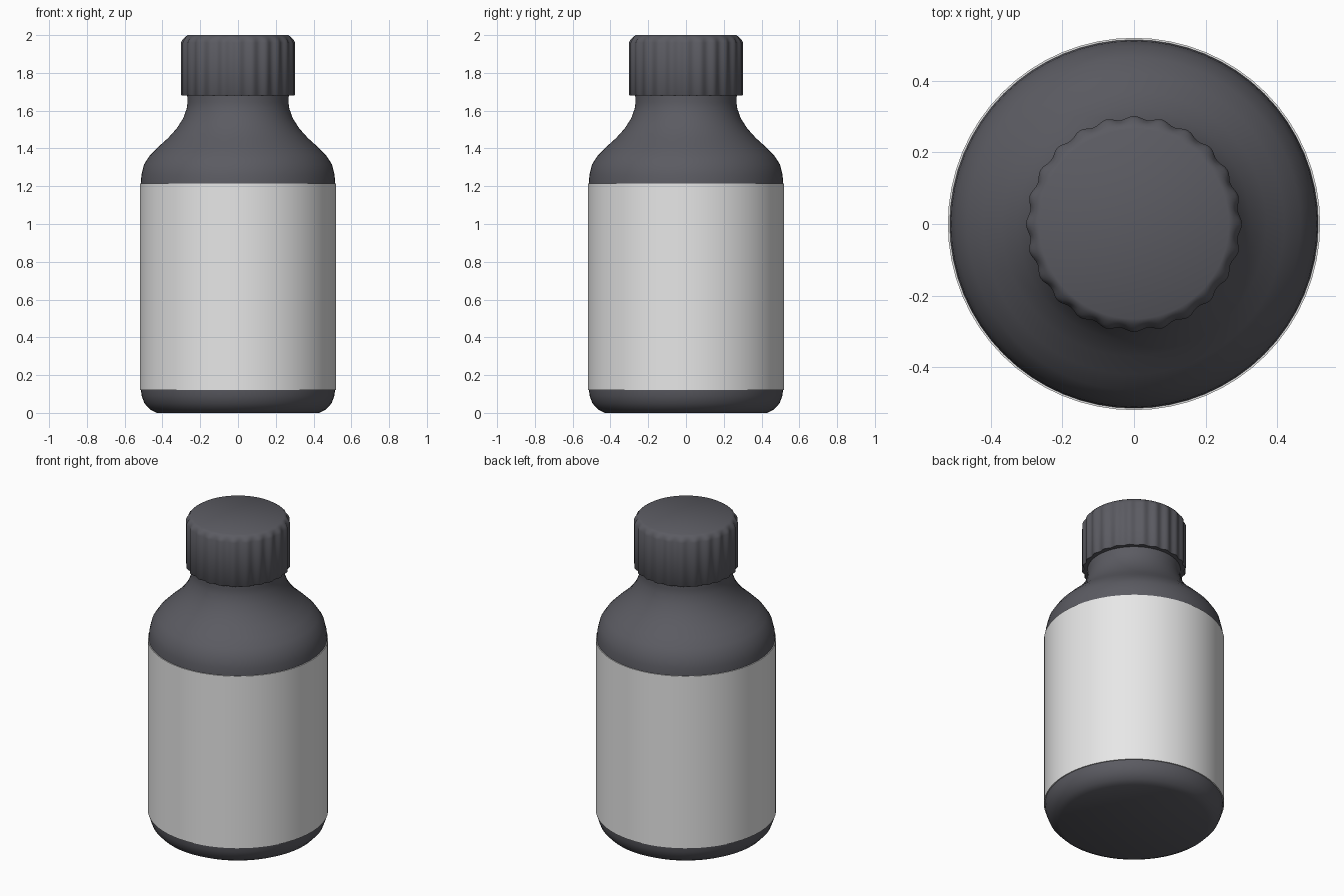
import bpy, math

cube = bpy.data.objects.get("Cube")
if cube:
    bpy.data.objects.remove(cube)


def material(name, rgb):
    mat = bpy.data.materials.new(name)
    mat.use_nodes = True
    mat.diffuse_color = (*rgb, 1)
    mat.node_tree.nodes["Principled BSDF"].inputs["Base Color"].default_value = (*rgb, 1)
    return mat


charcoal = material("charcoal plastic", (0.105, 0.105, 0.122))
paper = material("pale grey paper", (0.8, 0.8, 0.8))


def lathe(name, profile, mat, sides, ripple=lambda a, z: 0, closed=False):
    """Revolve (radius, z) points about z; open profiles get end caps."""
    n = len(profile)
    verts = []
    for r, z in profile:
        for i in range(sides):
            a = 2 * math.pi * i / sides
            rr = r + ripple(a, z)
            verts.append((rr * math.cos(a), rr * math.sin(a), z))
    faces = []
    for k in range(n if closed else n - 1):
        low, high = k * sides, (k + 1) % n * sides
        for i in range(sides):
            j = (i + 1) % sides
            faces.append((low + i, low + j, high + j, high + i))
    if not closed:
        faces.append(tuple(reversed(range(sides))))
        faces.append(tuple(range((n - 1) * sides, n * sides)))
    mesh = bpy.data.meshes.new(name)
    mesh.from_pydata(verts, [], faces)
    mesh.materials.append(mat)
    obj = bpy.data.objects.new(name, mesh)
    bpy.context.collection.objects.link(obj)
    bpy.ops.object.select_all(action="DESELECT")
    obj.select_set(True)
    bpy.context.view_layer.objects.active = obj
    bpy.ops.object.shade_smooth_by_angle(angle=math.radians(40))
    return obj


# Bottle: rounded foot, straight wall, curved shoulder and neck
lathe("bottle_body", [
    (0.43, 0), (0.465, 0.018), (0.495, 0.05), (0.51, 0.09), (0.515, 0.13),
    (0.515, 1.21), (0.511, 1.26), (0.498, 1.315), (0.465, 1.365),
    (0.42, 1.41), (0.37, 1.455), (0.325, 1.505), (0.29, 1.56),
    (0.272, 1.61), (0.267, 1.645), (0.27, 1.7)], charcoal, 64)

# Label: thin sleeve wrapped around the wall
lathe("label", [(0.514, 0.12), (0.52, 0.12), (0.52, 1.215), (0.514, 1.215)],
      paper, 64, closed=True)


# Cap: gripping ridges on the side fade out at the rounded rim
def ridges(a, z):
    return 0.005 * math.cos(24 * a) if z < 1.98 else 0


lathe("cap", [
    (0.293, 1.68), (0.297, 1.685), (0.297, 1.96), (0.29, 1.975),
    (0.28, 1.99), (0.265, 2.0)], charcoal, 192, ripple=ridges)
